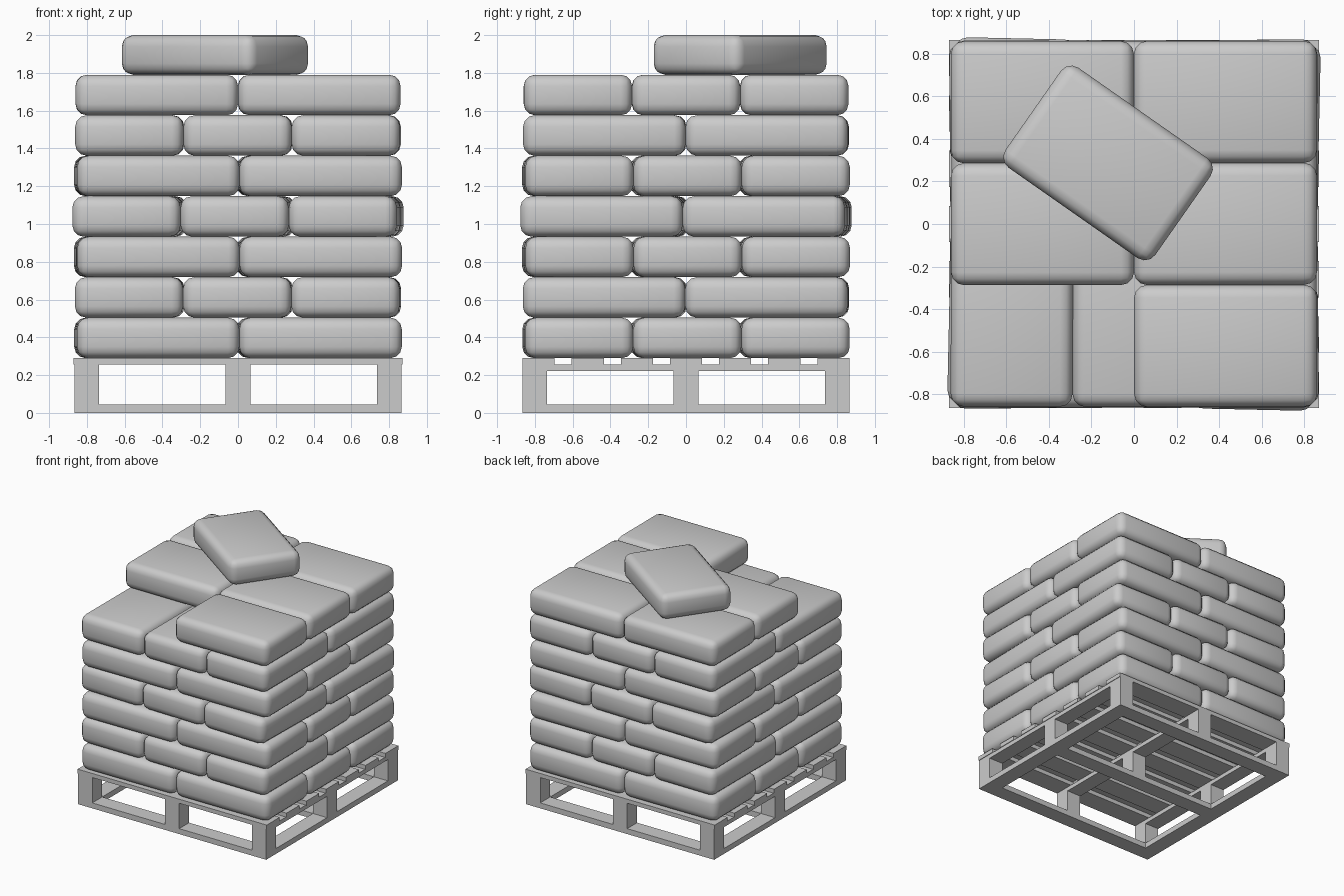
import bpy
from math import radians, sin, cos

cube = bpy.data.objects.get("Cube")
if cube:
    bpy.data.objects.remove(cube, do_unlink=True)

grey = bpy.data.materials.new("plain_grey")
grey.use_nodes = True
colour = (0.6, 0.6, 0.6, 1)
grey.diffuse_color = colour
grey.node_tree.nodes["Principled BSDF"].inputs["Base Color"].default_value = colour


def box(name, size, centre, turn=0.0):
    bpy.ops.mesh.primitive_cube_add(size=1, location=centre, rotation=(0, 0, turn))
    obj = bpy.context.object
    obj.name = name
    obj.scale = size
    bpy.ops.object.transform_apply(location=False, rotation=False, scale=True)
    obj.data.materials.append(grey)
    return obj


def bag(name, size, centre, turn):
    obj = box(name, size, centre, turn)
    bevel = obj.modifiers.new("soft_edges", "BEVEL")
    bevel.width = 0.06
    bevel.segments = 3
    bevel.limit_method = "NONE"
    bpy.ops.object.shade_smooth()
    return obj


# Pallet: base frame, blocks, stringers and deck
EDGE, BLOCK = 0.8, 0.13
for y in (-EDGE, 0, EDGE):
    box("base_runner", (1.73, BLOCK, 0.045), (0, y, 0.0225))
for x in (-EDGE, EDGE):
    for y in (-EDGE / 2, EDGE / 2):
        box("base_tie", (BLOCK, EDGE - BLOCK, 0.045), (x, y, 0.0225))
for x in (-EDGE, 0, EDGE):
    box("stringer", (BLOCK, 1.73, 0.034), (x, 0, 0.239))
    for y in (-EDGE, 0, EDGE):
        box("block", (BLOCK, BLOCK, 0.177), (x, y, 0.1335))
for i in range(7):
    box("deck_board", (1.74, 0.17, 0.034), (0, (i - 3) * 0.26, 0.273))

# Bag layers: alternate two-by-three and three-by-two, each slightly twisted
LONG, SHORT, HIGH, BASE = 0.86, 0.573, 0.2143, 0.29
twists = (0.009, -0.005, 0.011, -0.022, 0.01, -0.003, 0.001)
for layer, twist in enumerate(twists):
    across, deep = ((2, 3), (3, 2))[layer % 2]
    w, d = (LONG, SHORT) if across == 2 else (SHORT, LONG)
    z = BASE + HIGH * (layer + 0.5)
    for i in range(across):
        for j in range(deep):
            # One front corner bag is missing from the top layer
            if layer == 6 and i == 0 and j == 0:
                continue
            x = (i - (across - 1) / 2) * w
            y = (j - (deep - 1) / 2) * d
            spot = (x * cos(twist) - y * sin(twist), x * sin(twist) + y * cos(twist), z)
            bag("bag", (w, d, HIGH), spot, twist)

# Loose bag lying askew on top
bag("loose_bag", (LONG, SHORT, 0.21), (-0.122, 0.287, 1.895), radians(-35))
